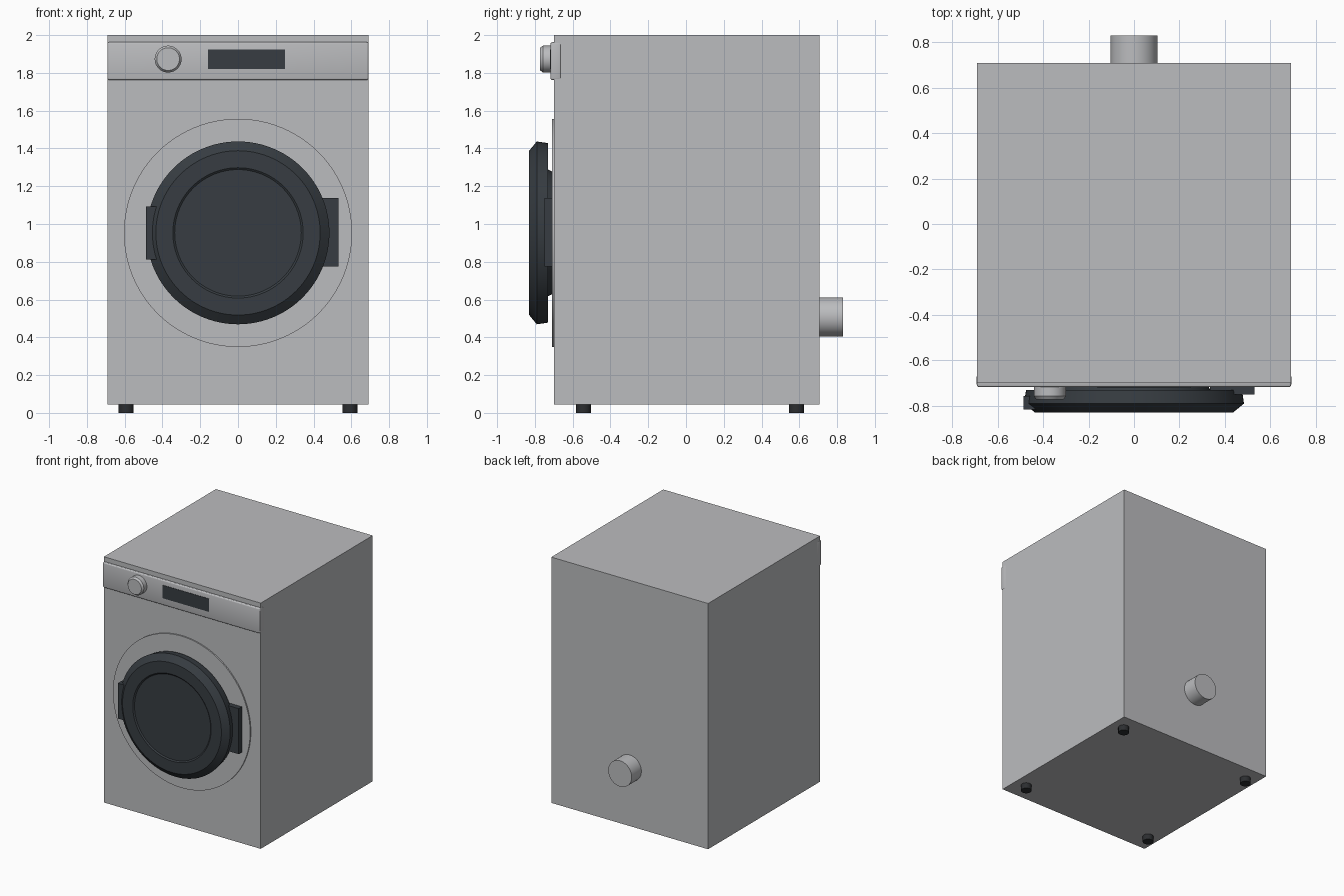
import bpy
import bmesh
from math import radians
from mathutils import Matrix

cube = bpy.data.objects.get("Cube")
if cube:
    bpy.data.objects.remove(cube, do_unlink=True)


def material(name, color):
    m = bpy.data.materials.new(name)
    m.use_nodes = True
    m.diffuse_color = (*color, 1)
    m.node_tree.nodes["Principled BSDF"].inputs["Base Color"].default_value = (*color, 1)
    return m


casing = material("light grey casing", (0.5, 0.505, 0.52))
charcoal = material("charcoal plastic", (0.038, 0.046, 0.054))
rubber = material("black rubber", (0.025, 0.027, 0.03))


def finish(name, bm, mat, smooth=False):
    bmesh.ops.recalc_face_normals(bm, faces=bm.faces)
    mesh = bpy.data.meshes.new(name)
    bm.to_mesh(mesh)
    bm.free()
    mesh.materials.append(mat)
    ob = bpy.data.objects.new(name, mesh)
    bpy.context.collection.objects.link(ob)
    if smooth:
        bpy.ops.object.select_all(action="DESELECT")
        ob.select_set(True)
        bpy.context.view_layer.objects.active = ob
        bpy.ops.object.shade_smooth_by_angle(angle=radians(25))
    return ob


def box(name, low, high, mat, bevel=0):
    """Box between two corners, with optional rounded edges."""
    bm = bmesh.new()
    bmesh.ops.create_cube(bm, size=1)
    for v in bm.verts:
        v.co = [(a + b) / 2 + c * (b - a) for a, b, c in zip(low, high, v.co)]
    if bevel:
        bmesh.ops.bevel(bm, geom=bm.edges[:], offset=bevel, segments=3,
                        profile=0.5, affect="EDGES")
    return finish(name, bm, mat, bevel > 0)


def turned(name, profile, place, mat, axis="Y", sides=64):
    """Solid of revolution from (radius, position along axis) pairs."""
    bm = bmesh.new()
    rot = Matrix.Rotation(radians(-90), 4, "X") if axis == "Y" else Matrix()
    rings = []
    for r, t in profile:
        made = bmesh.ops.create_circle(bm, segments=sides, radius=r,
                                       matrix=Matrix.Translation((0, 0, t)))
        rings.append(made["verts"])
    for a, b in zip(rings, rings[1:]):
        for i in range(sides):
            j = (i + 1) % sides
            bm.faces.new((a[i], a[j], b[j], b[i]))
    bm.faces.new(rings[0])
    bm.faces.new(rings[-1])
    bm.transform(Matrix.Translation(place) @ rot)
    return finish(name, bm, mat, True)


# Cabinet and control panel
box("cabinet", (-0.69, -0.70, 0.045), (0.69, 0.708, 2), casing)
box("control_panel", (-0.692, -0.718, 1.762), (0.692, -0.66, 1.963), casing, 0.012)
box("display", (-0.16, -0.721, 1.82), (0.248, -0.714, 1.924), charcoal)
turned("dial", [(0.071, -0.71), (0.071, -0.757), (0.06, -0.772)],
       (-0.37, 0, 1.873), casing)

# Door surround, door and recessed window
centre = (0, 0, 0.953)
turned("door_surround", [(0.604, -0.69), (0.604, -0.71)], centre, casing, sides=96)
turned("door", [(0.32, -0.70), (0.335, -0.73), (0.475, -0.73), (0.484, -0.79),
                (0.435, -0.83), (0.345, -0.83), (0.335, -0.822)],
       centre, charcoal, sides=96)

# Hinge on one side, grip on the other
box("door_hinge", (0.335, -0.75, 0.775), (0.531, -0.705, 1.137), charcoal)
box("door_grip", (-0.487, -0.815, 0.811), (-0.42, -0.757, 1.092), charcoal)

# Exhaust at the back
turned("exhaust_pipe", [(0.103, 0.70), (0.103, 0.83)], (0, 0, 0.508), casing)

# Feet
for x, side in ((-0.592, "right"), (0.592, "left")):
    for y, end in ((-0.543, "front"), (0.585, "rear")):
        turned(f"{end}_{side}_foot", [(0.04, 0), (0.04, 0.05)], (x, y, 0),
               rubber, axis="Z", sides=32)
